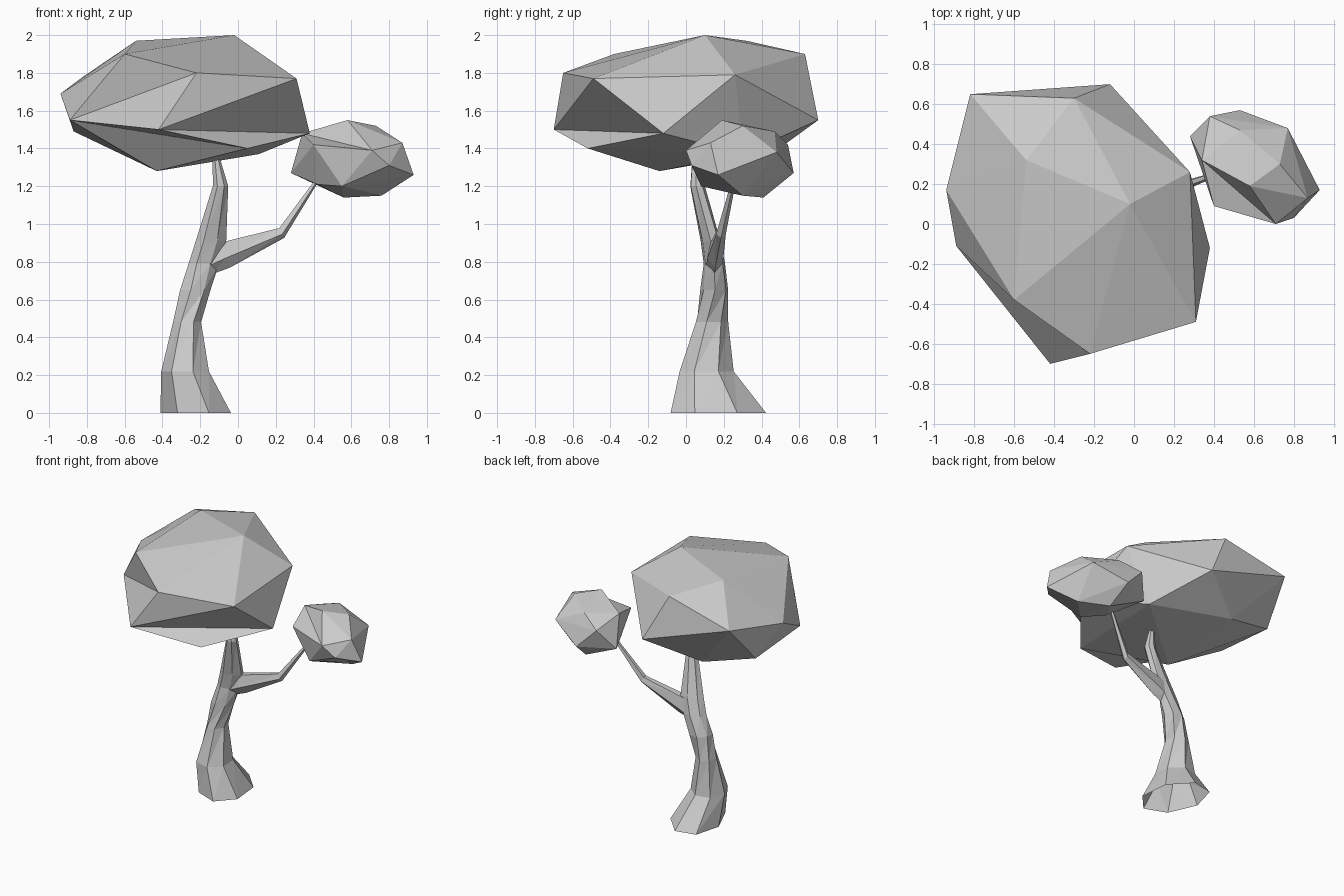
import bpy, bmesh, math
from mathutils import Vector

cube = bpy.data.objects.get("Cube")
if cube:
    bpy.data.objects.remove(cube, do_unlink=True)

grey = bpy.data.materials.new("plain_grey")
grey.use_nodes = True
colour = (0.6, 0.6, 0.6, 1)
grey.diffuse_color = colour
grey.node_tree.nodes["Principled BSDF"].inputs["Base Color"].default_value = colour


def finish(name, bm):
    bmesh.ops.recalc_face_normals(bm, faces=bm.faces)
    mesh = bpy.data.meshes.new(name)
    bm.to_mesh(mesh)
    bm.free()
    mesh.materials.append(grey)
    obj = bpy.data.objects.new(name, mesh)
    bpy.context.collection.objects.link(obj)
    return obj


def faceted_crown(name, points, creases):
    """Faceted leaf mass around its corners; creases turn ridges into folds."""
    bm = bmesh.new()
    corners = [bm.verts.new(p) for p in points]
    bmesh.ops.convex_hull(bm, input=corners)
    for i, j in creases:
        edge = bm.edges.get((corners[i], corners[j]))
        if edge and len(edge.link_faces) == 2:
            bmesh.ops.rotate_edges(bm, edges=[edge], use_ccw=True)
    loose = [v for v in bm.verts if not v.link_faces]
    bmesh.ops.delete(bm, geom=loose, context='VERTS')
    return finish(name, bm)


def limb(name, rings, axis_a, axis_b, sides):
    """Faceted tube: each ring is (centre, half width a, half width b, twist)."""
    bm = bmesh.new()
    a, b = Vector(axis_a).normalized(), Vector(axis_b).normalized()
    loops = []
    for centre, ra, rb, twist in rings:
        loop = []
        for i in range(sides):
            t = math.tau * (i + twist) / sides
            loop.append(bm.verts.new(Vector(centre) + a * ra * math.cos(t) + b * rb * math.sin(t)))
        loops.append(loop)
    for low, high in zip(loops, loops[1:]):
        for i in range(sides):
            j = (i + 1) % sides
            bm.faces.new((low[i], low[j], high[j]))
            bm.faces.new((low[i], high[j], high[i]))
    bm.faces.new(loops[-1])
    return finish(name, bm)


# Large leaf crown
faceted_crown("large_crown", [
    (-.02, .10, 2), (-.54, .32, 1.97), (-.60, -.38, 1.9), (-.22, -.65, 1.8),
    (.31, -.49, 1.77), (.28, .26, 1.79), (-.30, .63, 1.9), (-.12, .70, 1.55),
    (-.82, .65, 1.78), (-.94, .17, 1.69), (-.89, -.11, 1.55), (-.42, -.70, 1.5),
    (.38, -.12, 1.48), (.05, -.52, 1.4), (-.43, -.14, 1.28), (-.87, .40, 1.49),
    (-.48, .48, 1.39), (.11, .30, 1.37)],
    [(2, 11), (4, 13), (11, 14)])

# Small leaf crown on the side branch
faceted_crown("small_crown", [
    (.58, .19, 1.55), (.73, .30, 1.52), (.53, .47, 1.49), (.34, .32, 1.48),
    (.77, .48, 1.38), (.87, .13, 1.43), (.71, 0, 1.39), (.40, .09, 1.42),
    (.80, .03, 1.31), (.93, .17, 1.26), (.53, .57, 1.27), (.38, .54, 1.42),
    (.28, .44, 1.27), (.56, .41, 1.14), (.76, .30, 1.15), (.55, .08, 1.2),
    (.42, .20, 1.21)],
    [(0, 7)])

# Trunk with flared, open foot
limb("trunk", [
    ((-.22, .175, 0), .185, .265, .2),
    ((-.275, .11, .22), .13, .148, .2),
    ((-.27, .135, .48), .075, .09, .4),
    ((-.23, .15, .65), .085, .075, .7),
    ((-.18, .15, .79), .085, .055, .5),
    ((-.142, .13, .91), .085, .05, .5),
    ((-.093, .06, 1.2), .042, .04, .5),
    ((-.12, .05, 1.38), .015, .015, .5)], (.96, .28, 0), (-.28, .96, 0), 7)

# Side branch holding the small crown
limb("branch", [
    ((-.16, .15, .80), .07, .045, .5),
    ((-.08, .155, .84), .08, .045, .5),
    ((.23, .185, .955), .032, .027, .5),
    ((.41, .25, 1.22), .013, .013, .5)], (-.45, 0, .89), (0, 1, 0), 5)
